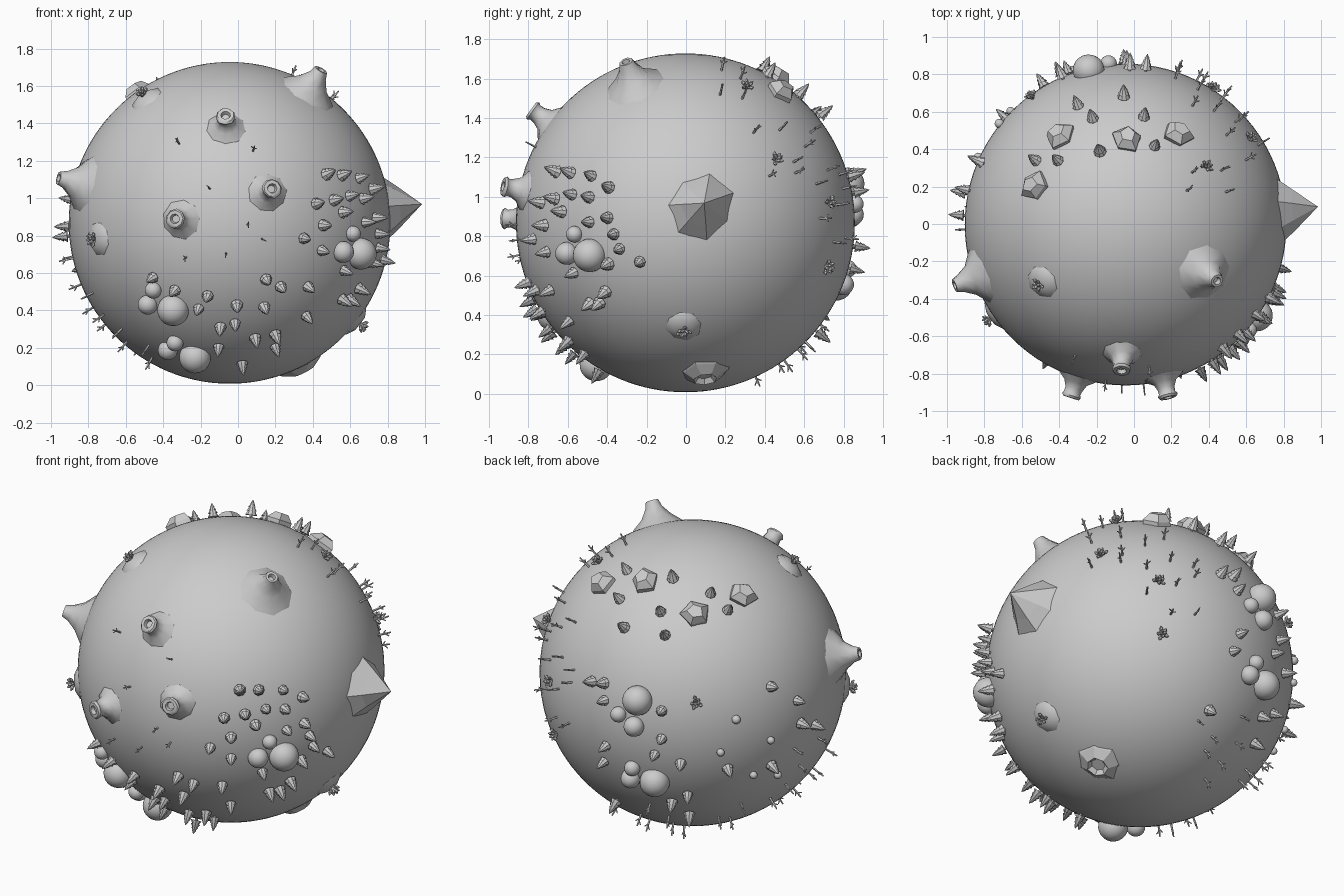
import bpy, bmesh, math, random
from mathutils import Vector, Matrix

random.seed(4)
if "Cube" in bpy.data.objects:
    bpy.data.objects.remove(bpy.data.objects["Cube"])

RADIUS = .86
CENTRE = Vector((-.045, -.003, .868))

stone = bpy.data.materials.new("plain grey")
stone.use_nodes = True
GREY = (.6, .6, .6, 1)
stone.diffuse_color = GREY
stone.node_tree.nodes["Principled BSDF"].inputs["Base Color"].default_value = GREY

# Facings as (azimuth, elevation); spots are given across and up in a facing
FRONT, RIGHT, TOP = (0, 0), (90, 0), (0, 90)
FRONT_RIGHT, BACK_LEFT, UNDER_BACK = (35, 25), (215, 25), (140, -28)


def spot(across, up, facing):
    """Unit direction from the globe centre to a spot on the facing side."""
    a, e = map(math.radians, facing)
    toward = Vector((math.sin(a) * math.cos(e), -math.cos(a) * math.cos(e), math.sin(e)))
    side = Vector((math.cos(a), math.sin(a), 0))
    depth = math.sqrt(max(0, .8 - across ** 2 - up ** 2))
    return (toward * depth + side * across + toward.cross(side) * up).normalized()


def finish(bm, name, smooth_angle=0):
    bmesh.ops.recalc_face_normals(bm, faces=bm.faces)
    mesh = bpy.data.meshes.new(name)
    bm.to_mesh(mesh)
    bm.free()
    mesh.materials.append(stone)
    if smooth_angle:
        mesh.shade_smooth()
        mesh.set_sharp_from_angle(angle=math.radians(smooth_angle))
    return mesh


def place(name, mesh, direction, size=1, lift=0, turn=None):
    """Stand a part on the globe, pointing outwards."""
    obj = bpy.data.objects.new(name, mesh)
    bpy.context.collection.objects.link(obj)
    turn = random.uniform(0, math.tau) if turn is None else turn
    obj.matrix_world = (Matrix.Translation(CENTRE + direction * (RADIUS + lift))
                        @ direction.to_track_quat('Z', 'Y').to_matrix().to_4x4()
                        @ Matrix.Rotation(turn, 4, 'Z') @ Matrix.Scale(size, 4))
    return obj


def lathe(bm, profile, sides, matrix=Matrix(), jitter=0):
    """Turn a (radius, height) profile around z."""
    rings = []
    for r, h in profile:
        ring = []
        for i in range(sides):
            a = math.tau * i / sides
            k = r * (1 + random.uniform(-jitter, jitter))
            ring.append(bm.verts.new(matrix @ Vector((k * math.cos(a), k * math.sin(a), h))))
        rings.append(ring)
    for low, high in zip(rings, rings[1:]):
        for i in range(sides):
            j = (i + 1) % sides
            bm.faces.new((low[i], low[j], high[j], high[i]))
    bm.faces.new(rings[0])
    bm.faces.new(rings[-1])


def turned(name, profile, sides, smooth_angle=0, jitter=0):
    bm = bmesh.new()
    lathe(bm, profile, sides, jitter=jitter)
    return finish(bm, name, smooth_angle)


def leaning(turn, lean, height=0):
    return (Matrix.Translation((0, 0, height)) @ Matrix.Rotation(turn, 4, 'Z')
            @ Matrix.Rotation(lean, 4, 'Y'))


# Globe and round boulders
bm = bmesh.new()
bmesh.ops.create_uvsphere(bm, u_segments=96, v_segments=64, radius=RADIUS)
globe = bpy.data.objects.new("globe", finish(bm, "globe", 60))
globe.location = CENTRE
bpy.context.collection.objects.link(globe)

bm = bmesh.new()
bmesh.ops.create_icosphere(bm, subdivisions=3, radius=1)
ball = finish(bm, "boulder", 60)
boulders = {
    FRONT: [(-.31, -.48, .085), (-.45, -.45, .053), (-.42, -.37, .045),
            (-.19, -.74, .085), (-.34, -.7, .053), (-.3, -.66, .045)],
    RIGHT: [(-.5, -.17, .085), (-.62, -.16, .058), (-.58, -.06, .042)],
    BACK_LEFT: [(-.32, -.16, .085), (-.43, -.24, .045), (-.34, -.31, .058),
                (-.22, -.63, .085), (-.36, -.61, .055), (-.35, -.55, .045),
                (.25, -.27, .025), (.16, -.46, .022), (.45, -.39, .022),
                (.35, -.59, .022), (.49, -.59, .022)]}
for facing, group in boulders.items():
    for u, v, r in group:
        place("boulder", ball, spot(u, v, facing), r, lift=.01)

# Volcanoes: two tall, three knobbed, one low open crater
tall = turned("tall_volcano", [(.18, -.04), (.14, 0), (.085, .045), (.05, .1),
                               (.036, .14), (.022, .14), (.015, .115)], 9, 50, .05)
for direction in ((-.914, -.326, .24), (.487, -.3, .813)):
    place("tall_volcano", tall, Vector(direction).normalized())

knobbed = turned("small_volcano", [(.125, -.03), (.1, 0), (.065, .025), (.048, .06), (.046, .085),
                                   (.054, .1), (.045, .112), (.026, .112), (.02, .09)], 9, 50, .04)
for u, v in ((-.27, .02), (.21, .17), (-.02, .53)):
    place("small_volcano", knobbed, spot(u, v, FRONT))

crater = turned("open_crater", [(.15, -.04), (.115, 0), (.06, .035), (.04, .01)], 7, 0, .08)
place("open_crater", crater, Vector((.39, .1, -.78)).normalized())

# Great spike
spike = turned("great_spike", [(.23, -.09), (.11, .05), (.001, .177)], 7, 0, .1)
place("great_spike", spike, Vector((1.025, .095, .1)).normalized(), turn=.4)

# Faceted rocks
rock = turned("rock", [(.075, -.03), (.08, .02), (.045, .06)], 5, 0, .15)
for u, v in ((-.36, .49), (.01, .47), (.29, .5), (-.5, .21)):
    place("rock", rock, spot(u, v, TOP))

# Bushes, some growing on low mounds
bm = bmesh.new()
for i in range(9):
    lathe(bm, [(.004, -.02), (.006, .025), (.011, .035), (.003, .05)], 5,
          leaning(i * 2.4, .25 + .1 * i))
bush = finish(bm, "bush")
mound = turned("mound", [(.11, -.03), (.085, 0), (.045, .022)], 8, 50, .06)
for direction in ((.695, -.01, -.54), (-.706, -.49, -.086), (-.45, -.31, .67)):
    direction = Vector(direction).normalized()
    place("mound", mound, direction)
    place("bush", bush, direction, lift=.02)
for u, v, facing in ((.44, .32, TOP), (.47, .33, RIGHT), (.11, .51, UNDER_BACK),
                     (.13, .2, UNDER_BACK), (.02, -.17, BACK_LEFT)):
    place("bush", bush, spot(u, v, facing))

# Conifers
conifer = turned("conifer", [(.009, -.02), (.009, .012), (.035, .012), (.02, .038), (.03, .036),
                             (.014, .06), (.022, .058), (.009, .078), (.014, .076), (.001, .1)], 8)
forests = {
    FRONT_RIGHT: [(.05, -.12), (.16, -.12), (.3, -.12), (.41, -.16), (.08, -.26), (.2, -.23),
                  (.31, -.23), (.42, -.31), (-.04, -.28), (.14, -.32), (.32, -.35), (.45, -.38),
                  (.55, -.47), (-.12, -.45), (0, -.39), (0, -.51), (.4, -.52), (.47, -.44),
                  (.28, -.69), (.34, -.64), (.18, -.59), (.22, -.7)],
    FRONT: [(-.42, -.3), (-.3, -.37), (-.12, -.4), (-.17, -.47), (.04, -.45), (.03, -.55),
            (.2, -.31), (.28, -.35), (.19, -.46), (-.05, -.57), (.14, -.63), (-.06, -.68),
            (.25, -.61), (.25, -.68), (.07, -.77), (.43, -.35), (.42, -.51)],
    BACK_LEFT: [(-.58, -.05), (-.51, -.06), (-.51, -.16), (-.18, -.22), (-.18, -.38), (-.5, -.42),
                (-.22, -.47), (-.07, -.52), (-.03, -.7), (-.12, -.74), (-.02, -.81), (-.51, -.51),
                (-.44, -.74), (.45, -.08), (.6, -.16), (.62, -.29), (.7, -.3), (.2, -.55),
                (.45, -.53)],
    TOP: [(-.26, .65), (-.18, .58), (-.01, .7), (.1, .59), (-.49, .35), (-.37, .35),
          (-.14, .4), (.16, .43)]}
for facing, group in forests.items():
    for u, v in group:
        place("conifer", conifer, spot(u, v, facing), random.uniform(.85, 1))

# Bare twigs with two side shoots
bm = bmesh.new()
lathe(bm, [(.007, -.02), (.006, .04), (.004, .075)], 5)
for turn, height in ((0, .03), (math.pi, .04)):
    lathe(bm, [(.005, 0), (.003, .028)], 5, leaning(turn, .8, height))
twig = finish(bm, "twig")
thickets = {
    UNDER_BACK: [(-.28, .75), (-.28, .6), (-.11, .78), (.03, .73), (.14, .77), (-.11, .63),
                 (.04, .59), (.21, .49), (.31, .6), (.04, .44), (.18, .32), (.32, .32),
                 (-.31, .83), (.34, -.3), (.59, -.27), (.42, -.39), (.56, -.42),
                 (.38, -.47), (.46, -.53), (.38, -.63), (.58, -.63)],
    BACK_LEFT: [(.59, -.44), (.73, -.38), (.54, -.65), (.45, -.73), (.28, -.76), (.15, -.84),
                (.62, -.54)],
    TOP: [(.34, .19), (.37, .29), (.53, .3), (.4, .75), (.28, .83), (.61, .57)],
    FRONT: [(-.76, -.39), (-.7, -.51), (-.6, -.59), (-.57, -.66), (-.45, -.68), (-.43, -.75)]}
for facing, group in thickets.items():
    for u, v in group:
        place("twig", twig, spot(u, v, facing))
for u, v in ((-.28, .44), (.13, .4), (-.11, .19), (.1, -.01), (.18, -.09), (-.02, -.17), (-.24, -.19)):
    place("twig", twig, spot(u, v, FRONT), .8)
